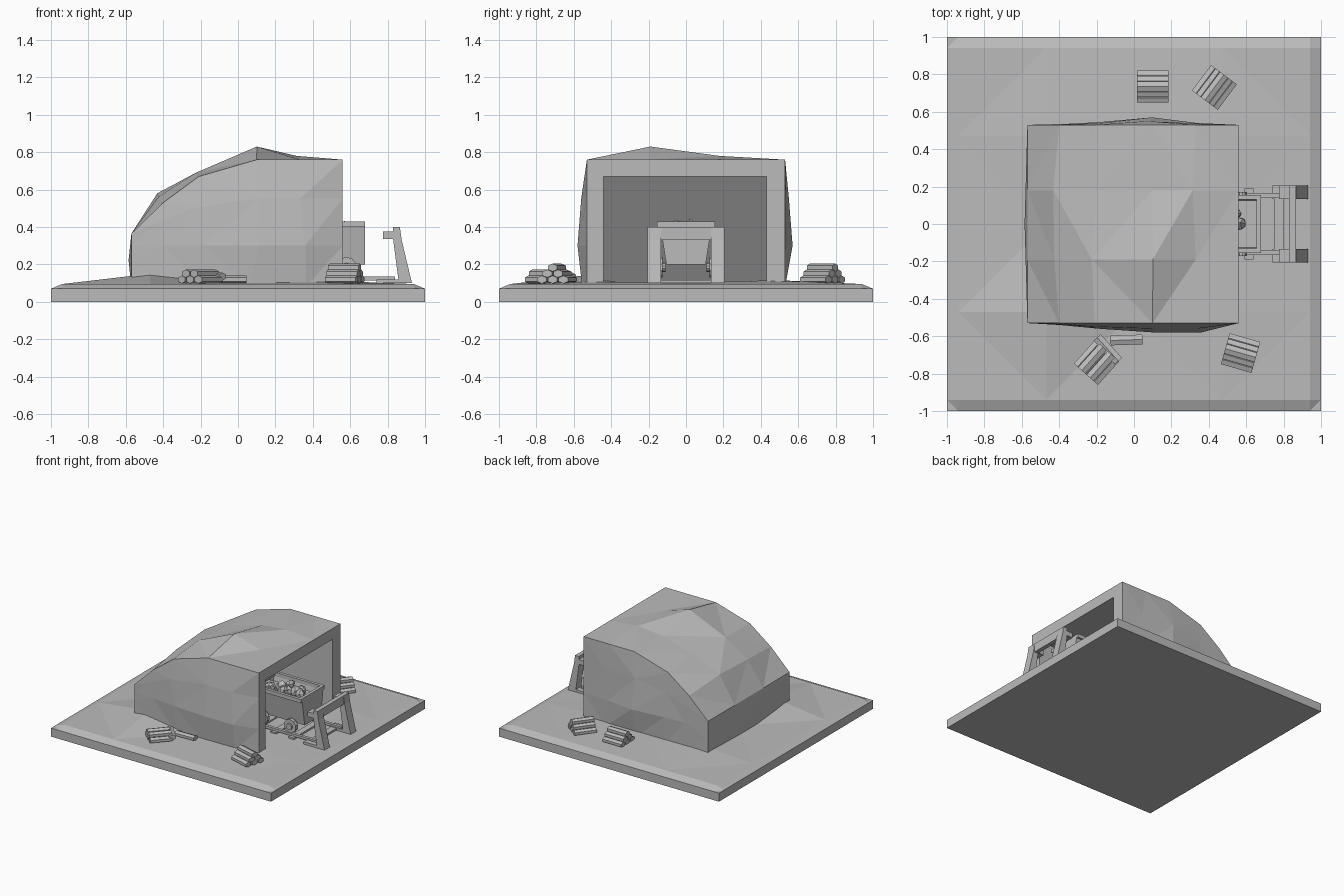
import bpy, bmesh, math, random
from mathutils import Matrix, Vector

random.seed(4)
if "Cube" in bpy.data.objects:
    bpy.data.objects.remove(bpy.data.objects["Cube"])


def material(name, value):
    m = bpy.data.materials.new(name)
    m.use_nodes = True
    colour = (value, value, value, 1)
    m.diffuse_color = colour
    m.node_tree.nodes["Principled BSDF"].inputs["Base Color"].default_value = colour
    return m


GREY = material("stone grey", 0.5)
DARK = material("shadow grey", 0.2)


def finish(bm, name, mats=(GREY,)):
    bmesh.ops.recalc_face_normals(bm, faces=bm.faces)
    me = bpy.data.meshes.new(name)
    bm.to_mesh(me)
    bm.free()
    ob = bpy.data.objects.new(name, me)
    for m in mats:
        me.materials.append(m)
    bpy.context.collection.objects.link(ob)
    return ob


def box(name, x, y, z):
    """Box from (low, high) ranges on each axis."""
    bm = bmesh.new()
    bmesh.ops.create_cube(bm, size=1)
    for v in bm.verts:
        v.co = [r[0] if c < 0 else r[1] for c, r in zip(v.co, (x, y, z))]
    return finish(bm, name)


def prism(name, points, y0, y1):
    """Side outline (x, z) extruded along y."""
    bm = bmesh.new()
    face = bm.faces.new([bm.verts.new((x, y0, z)) for x, z in points])
    ext = bmesh.ops.extrude_face_region(bm, geom=[face])["geom"]
    bmesh.ops.translate(bm, vec=(0, y1 - y0, 0),
                        verts=[g for g in ext if isinstance(g, bmesh.types.BMVert)])
    return finish(bm, name)


# Ground slab with a bevelled rim and uneven top
box("ground_slab", (-1, 1), (-1, 1), (0, 0.07))
bm = bmesh.new()
bmesh.ops.create_grid(bm, x_segments=6, y_segments=6, size=1)
for v in bm.verts:
    ix, iy = (round((c + 1) * 3) for c in v.co.xy)
    steps = (-1, -0.94, -0.47, 0.47, 0.94, 1)
    line = [-1, -0.94, -0.47, 0, 0.47, 0.94, 1]
    x, y = line[ix], line[iy]
    edge = max(abs(x), abs(y))
    z = 0.07 if edge == 1 else 0.095 if edge > 0.9 else random.uniform(0.1, 0.118)
    if (x, y) == (-0.47, -0.47):
        z = 0.15
    v.co = (x, y, z)
bmesh.ops.triangulate(bm, faces=bm.faces)
finish(bm, "ground_surface")

# Rock hill: cross sections along x, then the mouth of the tunnel
sections = [  # x, edge height, two ridge rises, front bulge, back bulge
    (-0.57, 0.365, 0, 0, 0, 0),
    (-0.4, 0.53, 0.03, 0.05, 0.01, 0.005),
    (-0.21, 0.67, 0.02, 0.01, 0.03, 0.015),
    (0.1, 0.76, 0.07, 0, 0.05, 0.04),
    (0.33, 0.76, 0, 0.02, 0.05, 0.01),
    (0.56, 0.76, 0, 0, 0, 0),
]
bm = bmesh.new()
rings = []
for x, top, rise_a, rise_b, front, back in sections:
    mid = 0.3 if top > 0.5 else 0.22
    high = mid + (top - mid) * 0.55
    outline = [(-0.53 - front * 0.5, 0.08), (-0.53 - front, mid), (-0.53 - front * 0.6, high),
               (-0.53, top), (-0.19, top + rise_a), (0.18, top + rise_b), (0.53, top),
               (0.53 + back * 0.5, high), (0.53 + back, mid), (0.53, 0.08)]
    inner = abs(x) < 0.5
    rings.append([bm.verts.new((x + (random.uniform(-0.04, 0.04) if inner and z != top else 0), y, z))
                  for y, z in outline])
for a, b in zip(rings, rings[1:]):
    for i in range(len(a) - 1):
        bm.faces.new((a[i], a[i + 1], b[i + 1], b[i]))
rear = bm.faces.new(rings[0])
bmesh.ops.triangulate(bm, faces=[f for f in bm.faces if f != rear])
poked = bmesh.ops.poke(bm, faces=[rear])
poked["verts"][0].co.x -= 0.015
mouth = [(-0.44, 0.08), (-0.44, 0.67), (0.43, 0.67), (0.43, 0.08)]
near = [bm.verts.new((0.56, y, z)) for y, z in mouth]
far = [bm.verts.new((-0.14, y, z)) for y, z in mouth]
o = rings[-1]
bm.faces.new(o[0:4] + [near[1], near[0]])
bm.faces.new(o[3:7] + [near[2], near[1]])
bm.faces.new(o[6:10] + [near[3], near[2]])
for i in range(3):
    bm.faces.new((near[i], near[i + 1], far[i + 1], far[i]))
bm.faces.new(far).material_index = 1
finish(bm, "rock_hill", (GREY, DARK))

# Track
for side in (-1, 1):
    box("rail", (-0.12, 0.84), sorted((side * 0.14, side * 0.165)), (0.115, 0.135))
for i in range(6):
    x = -0.05 + i * 0.16
    box("sleeper", (x, x + 0.05), (-0.19, 0.19), (0.1, 0.117))

# Ore cart: hollow tapered tub, rim, wheels and load
bm = bmesh.new()
bmesh.ops.create_cube(bm, size=1)
for v in bm.verts:
    up = v.co.z > 0
    v.co = (0.68 if v.co.x > 0 else 0.22, math.copysign(0.14 if up else 0.105, v.co.y),
            0.42 if up else 0.2)
lid = max(bm.faces, key=lambda f: f.calc_center_median().z)
bmesh.ops.inset_region(bm, faces=[lid], thickness=0.02)
bmesh.ops.translate(bm, verts=lid.verts, vec=(0, 0, -0.06))
finish(bm, "cart_tub")
for side in (-1, 1):
    box("cart_rim_side", (0.22, 0.68), sorted((side * 0.13, side * 0.155)), (0.4, 0.43))
for x in (0.22, 0.655):
    box("cart_rim_end", (x, x + 0.025), (-0.13, 0.13), (0.4, 0.43))
for x in (0.32, 0.58):
    for side in (-1, 1):
        for name, r, depth in (("wheel", 0.055, 0.03), ("wheel_hub", 0.025, 0.06)):
            bm = bmesh.new()
            bmesh.ops.create_cone(bm, cap_ends=True, segments=10, radius1=r, radius2=r, depth=depth,
                                  matrix=Matrix.Translation((x, side * 0.14, 0.185))
                                  @ Matrix.Rotation(math.pi / 2, 4, "X"))
            finish(bm, name)
for i in range(14):
    bm = bmesh.new()
    spot = Vector((random.uniform(0.27, 0.62), random.uniform(-0.08, 0.08), random.uniform(0.375, 0.4)))
    bmesh.ops.create_icosphere(bm, subdivisions=1, radius=0.04, matrix=Matrix.Translation(spot))
    for v in bm.verts:
        v.co += Vector([random.uniform(-0.008, 0.008) for _ in range(3)])
    finish(bm, "ore_chunk")

# Buffer stop at the end of the track
leg = [(0.83, 0.4), (0.865, 0.4), (0.875, 0.33), (0.93, 0.1), (0.86, 0.1), (0.83, 0.33)]
for side in (-1, 1):
    y0, y1 = sorted((side * 0.135, side * 0.205))
    prism("buffer_leg", leg, y0, y1)
    box("buffer_pad", (0.775, 0.83), (y0, y1), (0.335, 0.375))
    box("buffer_foot", (0.74, 0.87), (y0, y1), (0.1, 0.12))
box("buffer_beam", (0.83, 0.865), (-0.2, 0.2), (0.33, 0.4))


# Log piles
def log(x, y, z, angle, offset=0.0):
    bm = bmesh.new()
    place = (Matrix.Translation((x, y, z)) @ Matrix.Rotation(math.radians(angle), 4, "Z")
             @ Matrix.Translation((0, offset, 0)) @ Matrix.Diagonal((1, 1, 0.7, 1))
             @ Matrix.Rotation(math.pi / 2, 4, "Y") @ Matrix.Rotation(math.pi / 2, 4, "Z"))
    bmesh.ops.create_cone(bm, cap_ends=True, segments=6, radius1=0.03, radius2=0.03,
                          depth=0.17, matrix=place)
    finish(bm, "log")


def log_pile(x, y, angle, layers=3):
    for layer in range(layers):
        count = 3 - layer
        for i in range(count):
            log(x, y, 0.119 + layer * 0.032, angle, (i - (count - 1) / 2) * 0.06)


log_pile(0.1, 0.735, 0)
log_pile(0.43, 0.73, 53)
log_pile(0.57, -0.69, -16)
log_pile(-0.2, -0.74, 48, 2)
log(-0.04, -0.62, 0.12, 2)
log(-0.14, -0.67, 0.135, -48)
